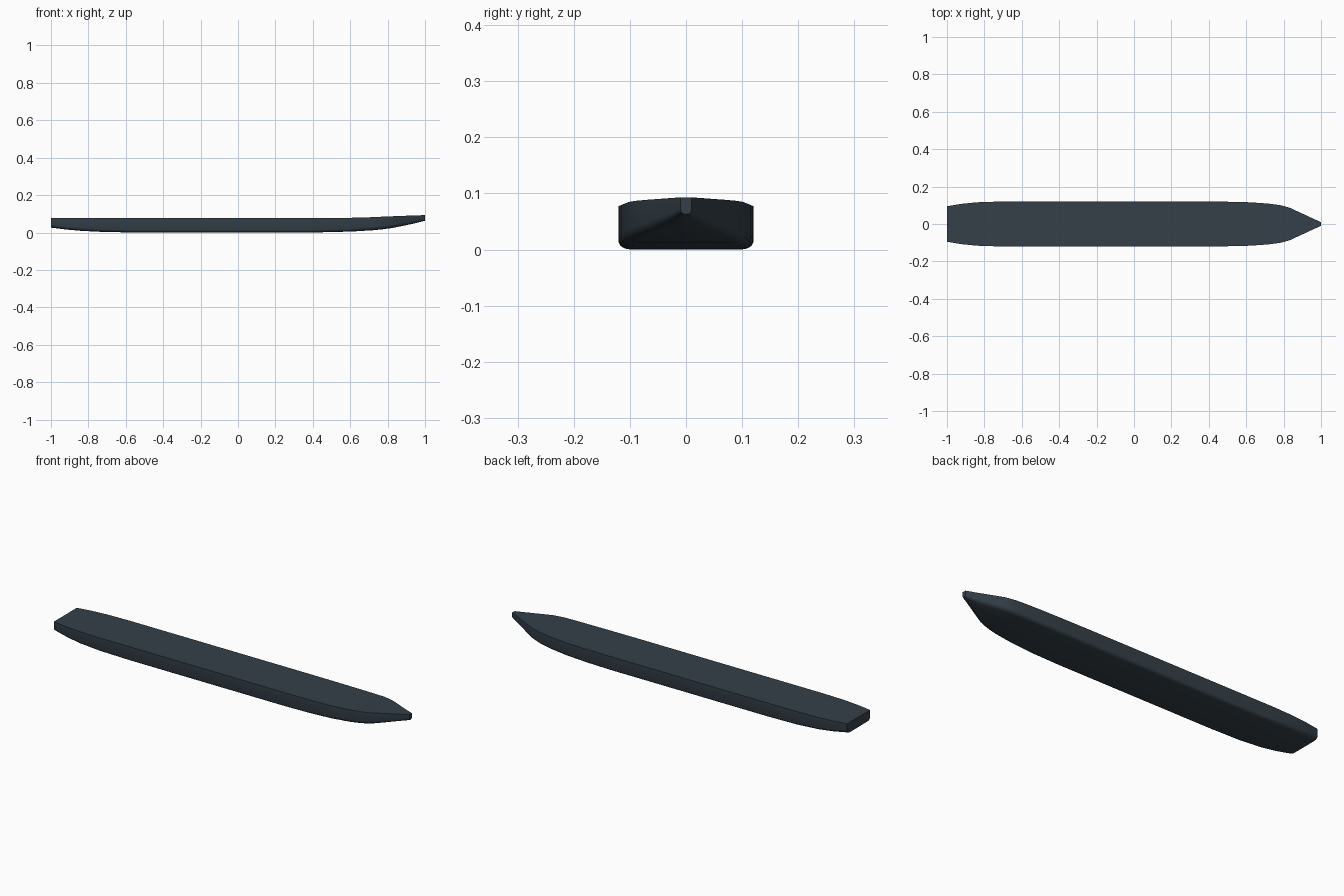
import bpy, bmesh, math

if "Cube" in bpy.data.objects:
    bpy.data.objects.remove(bpy.data.objects["Cube"])

# Hull stations: x, half width, keel height, deck height, bilge height
stations = [
    (-1.00, 0.095, 0.026, 0.078, 0.018),
    (-0.92, 0.108, 0.016, 0.078, 0.017),
    (-0.84, 0.116, 0.009, 0.078, 0.016),
    (-0.72, 0.120, 0.003, 0.078, 0.014),
    (-0.55, 0.120, 0.000, 0.078, 0.013),
    (0.35, 0.120, 0.000, 0.078, 0.013),
    (0.50, 0.119, 0.002, 0.078, 0.014),
    (0.62, 0.116, 0.006, 0.079, 0.017),
    (0.72, 0.109, 0.012, 0.082, 0.019),
    (0.78, 0.101, 0.018, 0.085, 0.019),
    (0.83, 0.088, 0.025, 0.087, 0.018),
    (0.88, 0.065, 0.035, 0.089, 0.015),
    (0.94, 0.037, 0.048, 0.091, 0.012),
    (1.00, 0.010, 0.063, 0.093, 0.010),
]


def section(x, w, zb, zt, c):
    """Half section from keel round the bilge to the deck edge, then mirrored."""
    r = min(0.022, w * 0.7)
    half = []
    for i in range(4):
        a = math.pi / 2 * i / 3
        half.append((w - r + r * math.sin(a), zb + c - c * math.cos(a)))
    half.append((w, zt))
    pts = [(0, zb)] + half + [(-y, z) for y, z in reversed(half)]
    return [(x, y, z) for y, z in pts]


# Loft the hull through the stations
bm = bmesh.new()
rings = [[bm.verts.new(p) for p in section(*s)] for s in stations]
for a, b in zip(rings, rings[1:]):
    n = len(a)
    for i in range(n):
        j = (i + 1) % n
        bm.faces.new((a[i], a[j], b[j], b[i]))

# Transom and blunt bow tip
bm.faces.new(rings[0])
bm.faces.new(rings[-1])
bmesh.ops.recalc_face_normals(bm, faces=bm.faces)

mesh = bpy.data.meshes.new("hull")
bm.to_mesh(mesh)
bm.free()
hull = bpy.data.objects.new("hull", mesh)
bpy.context.collection.objects.link(hull)

# Dark slate paint
paint = bpy.data.materials.new("dark_slate")
paint.diffuse_color = (0.035, 0.051, 0.066, 1)
paint.use_nodes = True
paint.node_tree.nodes["Principled BSDF"].inputs["Base Color"].default_value = paint.diffuse_color
mesh.materials.append(paint)

bpy.context.view_layer.objects.active = hull
hull.select_set(True)
bpy.ops.object.shade_smooth_by_angle(angle=math.radians(35))
